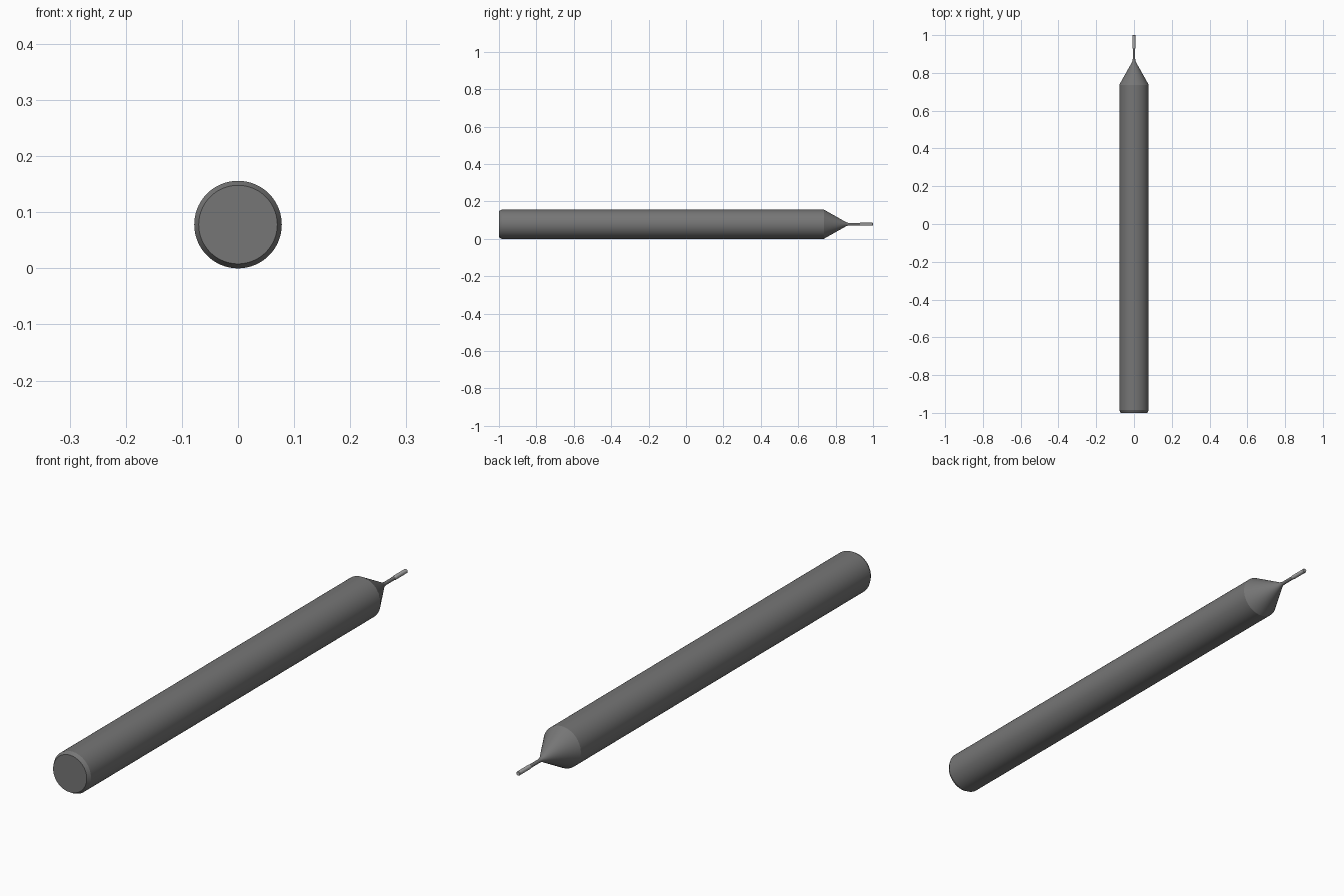
import bpy, bmesh, math

if "Cube" in bpy.data.objects:
    bpy.data.objects.remove(bpy.data.objects["Cube"])

AXIS_Z = 0.078
SEGMENTS = 96


def material(name, shade):
    mat = bpy.data.materials.new(name)
    mat.diffuse_color = (shade, shade, shade, 1)
    mat.use_nodes = True
    mat.node_tree.nodes["Principled BSDF"].inputs["Base Color"].default_value = mat.diffuse_color
    return mat


def lathe(name, profile, mat, segments=SEGMENTS):
    """Revolve (y, radius) points around the tool axis, closing both ends."""
    bm = bmesh.new()
    rings = []
    for y, r in profile:
        rings.append([bm.verts.new((r * math.cos(2 * math.pi * i / segments), y,
                                    AXIS_Z + r * math.sin(2 * math.pi * i / segments)))
                      for i in range(segments)])
    for a, b in zip(rings, rings[1:]):
        for i in range(segments):
            j = (i + 1) % segments
            bm.faces.new((a[i], a[j], b[j], b[i]))
    bm.faces.new(rings[0])
    bm.faces.new(rings[-1])
    bmesh.ops.recalc_face_normals(bm, faces=bm.faces)
    mesh = bpy.data.meshes.new(name)
    bm.to_mesh(mesh)
    bm.free()
    mesh.materials.append(mat)
    obj = bpy.data.objects.new(name, mesh)
    bpy.context.collection.objects.link(obj)
    bpy.ops.object.select_all(action='DESELECT')
    obj.select_set(True)
    bpy.context.view_layer.objects.active = obj
    bpy.ops.object.shade_smooth_by_angle(angle=math.radians(22))
    return obj


dark = material("dark_steel", 0.18)
light = material("bright_steel", 0.4)

# Shank with chamfered rear, 30 degree cone and a rounded fillet into the neck
NECK_R, FILLET_R, SLOPE = 0.0065, 0.05, math.radians(30)
fillet_end = 0.877
fillet = [(fillet_end - FILLET_R * math.sin(a), NECK_R + FILLET_R * (1 - math.cos(a)))
          for a in (SLOPE * k / 8 for k in range(8, -1, -1))]
lathe("shank_and_neck",
      [(-1.0, 0.070), (-0.986, 0.078), (0.737, 0.078)] + fillet + [(0.931, NECK_R)], dark)

# Slim cutting tip with a lightly chamfered end
lathe("cutting_tip",
      [(0.929, NECK_R), (0.932, 0.008), (0.998, 0.008), (1.0, 0.0065)], light, 32)
